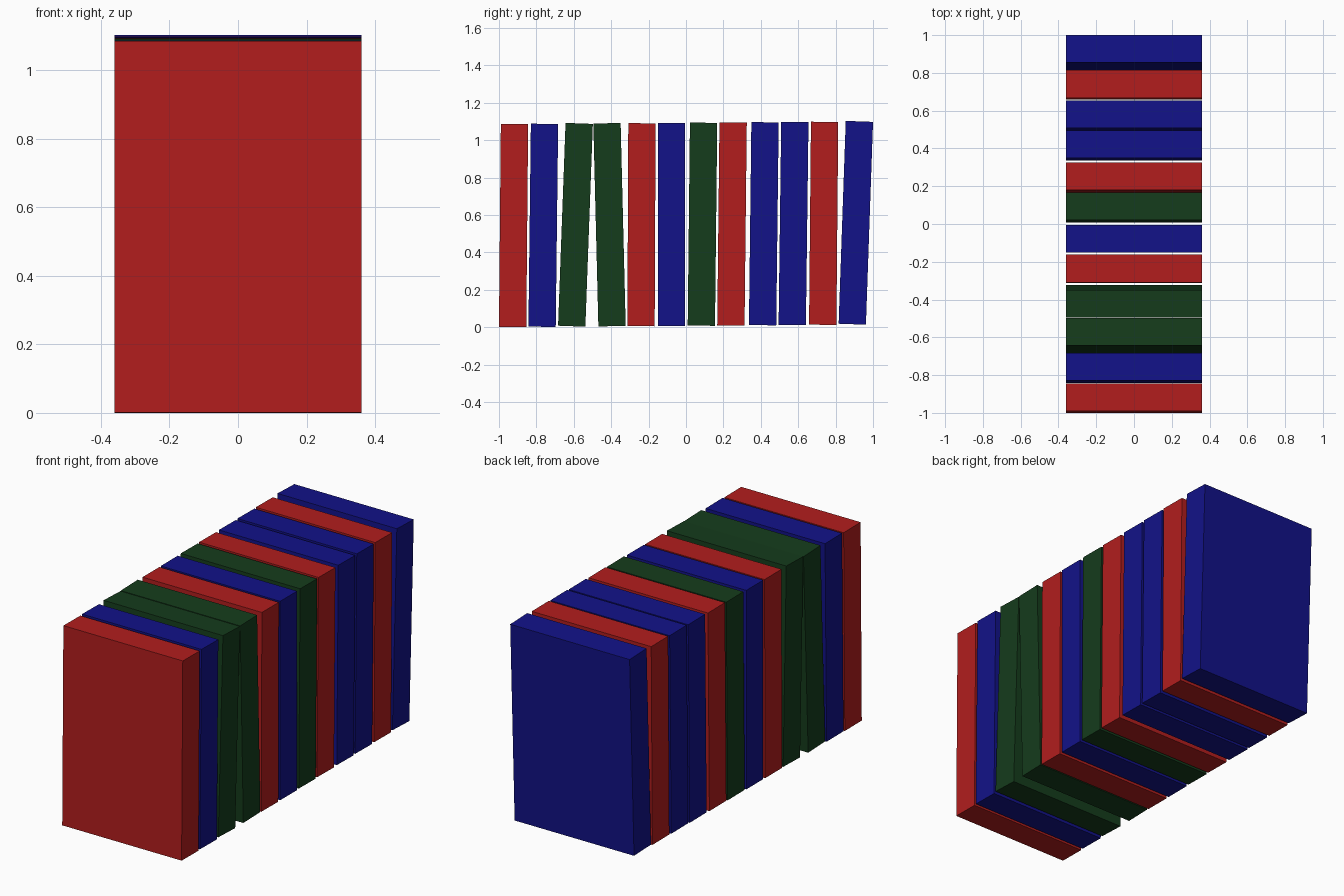
import bpy
from math import atan2, sin, cos

if "Cube" in bpy.data.objects:
    bpy.data.objects.remove(bpy.data.objects["Cube"])

WIDTH, THICK, HEIGHT = 0.72, 0.146, 1.085


def material(name, rgb):
    m = bpy.data.materials.new(name)
    m.diffuse_color = (*rgb, 1)
    m.use_nodes = True
    m.node_tree.nodes["Principled BSDF"].inputs["Base Color"].default_value = m.diffuse_color
    return m


covers = {
    "red": material("red_cover", (0.445, 0.0125, 0.0125)),
    "blue": material("blue_cover", (0.006, 0.006, 0.25)),
    "green": material("green_cover", (0.0075, 0.045, 0.0115)),
}

# Row of leaning books: colour, centre y, lean (top shift along y)
books = [
    ("red", -0.922, 0.010), ("blue", -0.763, 0.013), ("green", -0.591, 0.040),
    ("green", -0.409, -0.027), ("red", -0.238, 0.005), ("blue", -0.078, 0.0),
    ("green", 0.088, 0.012), ("red", 0.246, 0.012), ("blue", 0.416, 0.013),
    ("blue", 0.575, 0.014), ("red", 0.736, 0.010), ("blue", 0.908, 0.038),
]

for i, (colour, y, lean) in enumerate(books):
    angle = atan2(lean, HEIGHT)
    # Each base sits a little higher toward the back
    base = 0.0012 * i
    z = base + (HEIGHT * cos(angle) + THICK * abs(sin(angle))) / 2
    bpy.ops.mesh.primitive_cube_add(size=1, location=(0, y, z),
                                    rotation=(-angle, 0, 0))
    book = bpy.context.object
    book.name = f"{colour}_book_{i + 1}"
    book.scale = (WIDTH, THICK, HEIGHT)
    book.data.materials.append(covers[colour])
